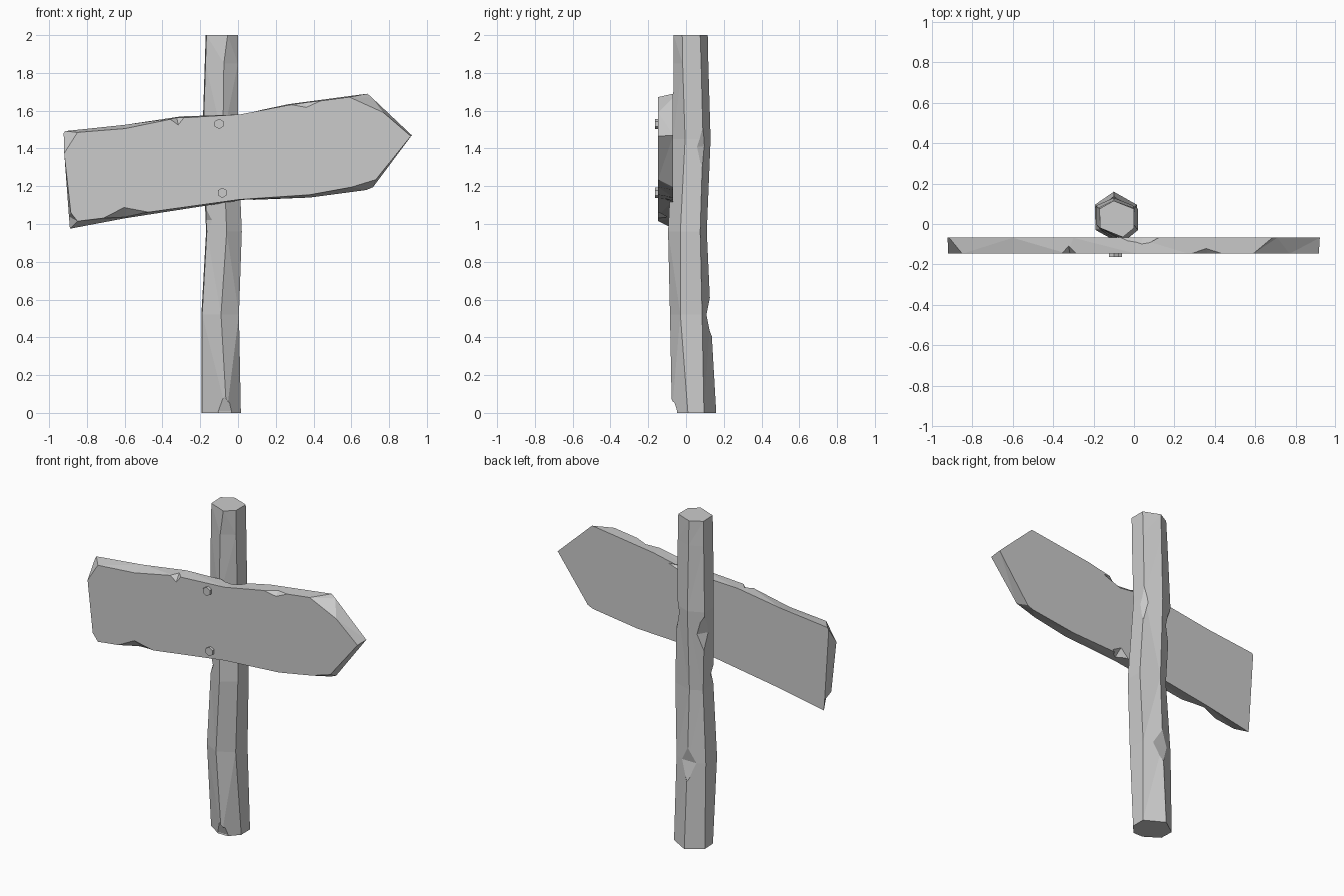
import bpy
import bmesh
from math import radians
from mathutils import Vector, Matrix

default_cube = bpy.data.objects.get("Cube")
if default_cube:
    bpy.data.objects.remove(default_cube, do_unlink=True)

# One plain grey for the whole signpost
GREY = (0.6, 0.6, 0.6, 1)
stone_grey = bpy.data.materials.new("stone_grey")
stone_grey.use_nodes = True
stone_grey.diffuse_color = GREY
stone_grey.node_tree.nodes["Principled BSDF"].inputs["Base Color"].default_value = GREY


def make_object(name, bm):
    """Turn a bmesh into a flat shaded object with outward normals."""
    bmesh.ops.recalc_face_normals(bm, faces=bm.faces)
    mesh = bpy.data.meshes.new(name)
    bm.to_mesh(mesh)
    bm.free()
    mesh.materials.append(stone_grey)
    obj = bpy.data.objects.new(name, mesh)
    bpy.context.collection.objects.link(obj)
    return obj


def loft(name, rings):
    """Skin a closed solid through rings that have equal point counts."""
    bm = bmesh.new()
    rows = [[bm.verts.new(point) for point in ring] for ring in rings]
    for lower, upper in zip(rows, rows[1:]):
        for i in range(len(lower)):
            j = (i + 1) % len(lower)
            bm.faces.new((lower[i], lower[j], upper[j], upper[i]))
    bm.faces.new(rows[0][::-1])
    bm.faces.new(rows[-1])
    # Split only the warped side faces, keeping the two caps whole
    sides = [face for face in bm.faces if len(face.verts) == 4]
    bmesh.ops.triangulate(bm, faces=sides)
    return make_object(name, bm)


def chip(target, centre, outward, along, depth, width):
    """Carve a V-shaped nick into an edge of the target."""
    centre, along = Vector(centre), Vector(along)
    outward = Vector(outward).normalized()
    side = along.cross(outward).normalized()
    rim = centre + outward * 0.002
    root = centre - outward * depth
    points = [rim + along, rim - along, root + side * width,
              root - side * width, centre + outward * 0.1]
    bm = bmesh.new()
    for point in points:
        bm.verts.new(point)
    bmesh.ops.convex_hull(bm, input=bm.verts)
    cutter = make_object("nick_cutter", bm)
    cutter.hide_render = True
    modifier = target.modifiers.new("nick", "BOOLEAN")
    modifier.operation = "DIFFERENCE"
    modifier.solver = "EXACT"
    modifier.object = cutter
    bpy.context.view_layer.objects.active = target
    bpy.ops.object.modifier_apply(modifier=modifier.name)
    bpy.data.objects.remove(cutter, do_unlink=True)


# Post: crooked six-sided log
# height, left x, right x, front corner x and y, near side y, far side y, back y
post_levels = [
    (0, -.19, .015, -.06, -.075, .01, .095, .16),
    (.52, -.19, .005, -.09, -.085, -.03, .085, .13),
    (.96, -.165, .02, -.06, -.095, -.03, .075, .11),
    (1.45, -.185, 0, -.08, -.07, -.005, .09, .13),
    (1.85, -.172, 0, -.075, -.066, -.018, .08, .118),
    (2, -.167, 0, -.055, -.065, -.02, .075, .115),
]
post = loft("post", [
    [(front_x, front_y, z), (right, near, z), (right, far, z),
     (-.1, back, z), (left - .004, far, z), (left, near, z)]
    for z, left, right, front_x, front_y, near, far, back in post_levels])

UP = (0, 0, .12)
chip(post, (-.1, .13, .52), (0, 1, 0), UP, .022, .06)
chip(post, (0, .09, 1.41), (1, .6, 0), UP, .015, .05)
chip(post, (-.18, .085, 1.31), (-1, .6, 0), UP, .02, .05)
chip(post, (-.17, -.03, 1.02), (-1, -.6, 0), (0, 0, .08), .02, .06)
chip(post, (-.07, -.07, 0), (0, -1, -.3), (0, 0, .09), .025, .06)

# Board: arrow-shaped plank whose worn front outline differs from the back
# front x and z, back x and z
outline = [
    (-.92, 1.375, -.923, 1.48),
    (-.85, 1.485, -.915, 1.492),
    (-.6, 1.505, -.6, 1.525),
    (-.33, 1.56, -.3, 1.57),
    (.01, 1.58, .01, 1.58),
    (.27, 1.63, .27, 1.635),
    (.59, 1.672, .685, 1.69),
    (.77, 1.59, .71, 1.668),
    (.915, 1.465, .92, 1.47),
    (.73, 1.235, .715, 1.195),
    (.6, 1.195, .68, 1.18),
    (.38, 1.155, .38, 1.14),
    (.01, 1.13, .01, 1.125),
    (-.6, 1.045, -.6, 1.03),
    (-.85, 1.015, -.89, .975),
    (-.885, 1.06, -.895, 1.04),
]
FRONT, BACK = -.147, -.068
board = loft("sign_board", [
    [(x, FRONT, z) for x, z, _, _ in outline],
    [(x, BACK, z) for _, _, x, z in outline]])

chip(board, (-.32, FRONT, 1.56), (0, -1, 1), (.04, 0, .007), .025, .03)
chip(board, (.36, FRONT, 1.643), (0, -1, 1), (.09, 0, .012), .018, .03)
chip(board, (-.6, FRONT, 1.045), (0, -1, -1), (.13, 0, .02), .03, .04)
chip(board, (.04, BACK, 1.583), (0, 1, 1), (.13, 0, .015), .02, .03)
chip(board, (.04, BACK, 1.13), (0, 1, -1), (.06, 0, .01), .03, .04)

# Bolts: hexagonal heads on the board's front
for name, x, z in (("upper_bolt", -.1, 1.53), ("lower_bolt", -.083, 1.165)):
    bm = bmesh.new()
    bmesh.ops.create_cone(
        bm, cap_ends=True, segments=6, radius1=.027, radius2=.027, depth=.03,
        matrix=Matrix.Translation((x, FRONT - .002, z))
        @ Matrix.Rotation(radians(90), 4, "X"))
    make_object(name, bm)
